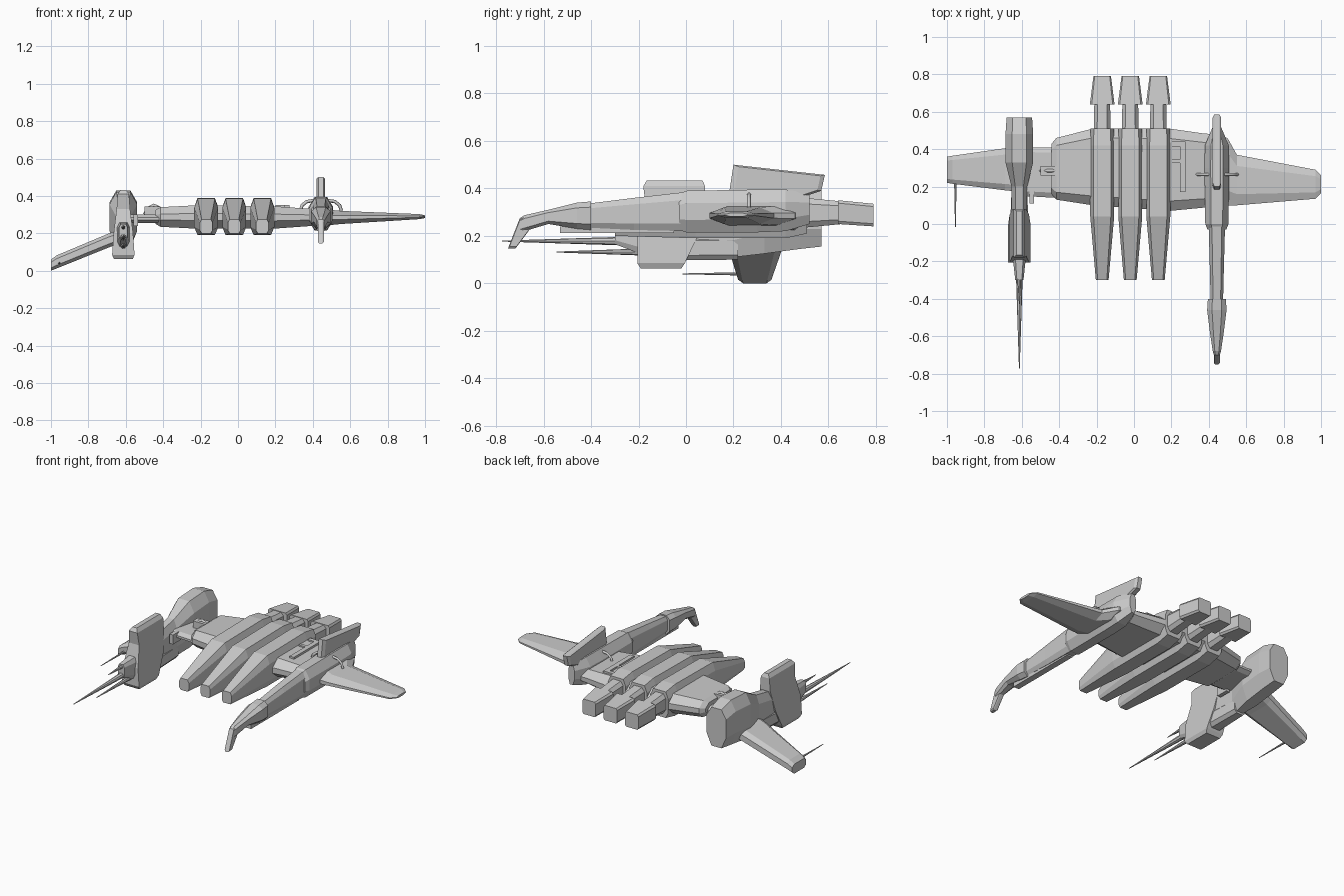
import bpy, bmesh
from mathutils import Vector


def loft(name, rings):
    """Skin a list of equal-length closed rings and cap both ends."""
    bm = bmesh.new()
    vs = [[bm.verts.new(p) for p in r] for r in rings]
    n = len(vs[0])
    for a, b in zip(vs, vs[1:]):
        for i in range(n):
            j = (i + 1) % n
            bm.faces.new((a[i], a[j], b[j], b[i]))
    bm.faces.new(vs[0])
    bm.faces.new(vs[-1])
    bmesh.ops.recalc_face_normals(bm, faces=bm.faces)
    me = bpy.data.meshes.new(name)
    bm.to_mesh(me)
    bm.free()
    ob = bpy.data.objects.new(name, me)
    bpy.context.collection.objects.link(ob)
    return ob


def hull_y(name, x, sections, fx=0.6, fb=0.2, ft=0.2):
    """Eight-sided hull along y. Section: (y, half width, bottom z, top z)."""
    rings = []
    for y, w, z0, z1 in sections:
        h, c = z1 - z0, w * fx
        rings.append([(x + dx, y, z) for dx, z in (
            (-c, z0), (c, z0), (w, z0 + h * fb), (w, z1 - h * ft),
            (c, z1), (-c, z1), (-w, z1 - h * ft), (-w, z0 + h * fb))])
    return loft(name, rings)


def wing_x(name, sections, f=0.22, lead=0.35):
    """Eight-sided wing along x. Section: (x, front y, back y, bottom z, top z)."""
    rings = []
    for x, a, b, z0, z1 in sections:
        d, h = (b - a) * f, (z1 - z0) * lead
        rings.append([(x, y, z) for y, z in (
            (a + d, z0), (b - d, z0), (b, z0 + h), (b, z1 - h),
            (b - d, z1), (a + d, z1), (a, z1 - h), (a, z0 + h))])
    return loft(name, rings)


def plate(name, x, t, profile, edge=0.6):
    """Side profile (y, z) with bevelled faces, thickness t around x."""
    cy = sum(p[0] for p in profile) / len(profile)
    cz = sum(p[1] for p in profile) / len(profile)
    k = 0.9
    small = [(cy + (y - cy) * k, cz + (z - cz) * k) for y, z in profile]
    return loft(name, [[(x + dx, y, z) for y, z in p] for dx, p in (
        (-t, small), (-t * edge, profile), (t * edge, profile), (t, small))])


def box(name, x0, x1, y0, y1, z0, z1):
    return loft(name, [[(x, y0, z0), (x, y1, z0), (x, y1, z1), (x, y0, z1)] for x in (x0, x1)])


def spike(name, x, z, y_base, y_tip, r):
    bpy.ops.mesh.primitive_cone_add(vertices=8, radius1=r, radius2=0.002,
                                    depth=y_base - y_tip, location=(x, (y_base + y_tip) / 2, z),
                                    rotation=(1.5708, 0, 0))
    bpy.context.object.name = name


# Three engine pods with necks and nozzles
for i, x in enumerate((-0.17, -0.02, 0.13)):
    hull_y(f"engine_pod_{i}", x, [(-0.30, 0.034, 0.20, 0.275), (0.04, 0.064, 0.19, 0.385),
                                  (0.42, 0.064, 0.19, 0.39), (0.51, 0.062, 0.21, 0.375)],
           fx=0.72, fb=0.22, ft=0.25)
    hull_y(f"engine_neck_{i}", x, [(0.50, 0.045, 0.235, 0.36), (0.66, 0.042, 0.25, 0.345)])
    hull_y(f"engine_nozzle_{i}", x, [(0.64, 0.066, 0.25, 0.35), (0.79, 0.047, 0.24, 0.335)],
           fx=0.85, fb=0.12, ft=0.12)

# Central wing slab and right wing
wing_x("center_slab", [(-0.44, 0.16, 0.43, 0.25, 0.325), (-0.415, 0.13, 0.46, 0.235, 0.34),
                       (-0.22, 0.10, 0.51, 0.225, 0.35), (0.19, 0.07, 0.51, 0.225, 0.345),
                       (0.40, 0.09, 0.48, 0.24, 0.33)], f=0.12)
wing_x("right_wing", [(0.38, 0.085, 0.485, 0.24, 0.33), (0.50, 0.10, 0.46, 0.245, 0.325),
                      (0.55, 0.10, 0.37, 0.25, 0.32),
                      (0.97, 0.135, 0.29, 0.276, 0.303), (1.0, 0.165, 0.26, 0.282, 0.296)])

# Left side connector and drooping wing
wing_x("left_connector", [(-0.60, 0.15, 0.41, 0.255, 0.30), (-0.42, 0.14, 0.41, 0.255, 0.30)], f=0.1)
wing_x("left_wing", [(-0.58, 0.17, 0.42, 0.165, 0.235), (-0.69, 0.18, 0.405, 0.125, 0.20),
                     (-0.97, 0.215, 0.365, 0.012, 0.082), (-1.0, 0.22, 0.36, 0.0, 0.06)], f=0.15, lead=0.25)
spike("left_wing_gun", -0.955, 0.04, 0.24, -0.015, 0.007)

# Left hull: rear pod tapering into a neck
LX = -0.613
hull_y("left_rear_pod", LX, [(0.0, 0.042, 0.10, 0.31), (0.20, 0.042, 0.11, 0.35),
                             (0.33, 0.074, 0.125, 0.42), (0.48, 0.074, 0.145, 0.428),
                             (0.57, 0.068, 0.155, 0.40)], fx=0.52, fb=0.3, ft=0.22)

# Left front shield: tall wedge, wide at the bottom
loft("left_shield", [[(LX + sx * w, y, z) for sx, y in ((-1, a), (1, a), (1, b), (-1, b))]
                     for w, a, b, z in ((0.050, -0.19, -0.02, 0.062), (0.060, -0.205, -0.005, 0.085),
                                        (0.052, -0.205, 0.05, 0.20), (0.036, -0.17, 0.08, 0.33),
                                        (0.030, -0.18, 0.08, 0.41), (0.015, -0.165, 0.07, 0.433))])
hull_y("left_lower_keel", LX, [(-0.02, 0.05, 0.097, 0.2), (0.22, 0.04, 0.10, 0.2)])

# Long guns in the shield
hull_y("gun_mount", LX, [(-0.30, 0.022, 0.165, 0.25), (-0.18, 0.035, 0.12, 0.26)])
spike("gun_long", LX, 0.178, -0.18, -0.775, 0.021)
spike("gun_low", LX, 0.132, -0.18, -0.545, 0.015)
spike("gun_high", LX, 0.232, -0.18, -0.43, 0.018)
box("shield_side_rail", -0.56, -0.535, 0.11, 0.19, 0.24, 0.30)

# Right boom: body, arm, drooping beak and tail fin
RX = 0.443
hull_y("boom_body", RX, [(-0.03, 0.050, 0.225, 0.375), (0.0, 0.062, 0.215, 0.39),
                         (0.30, 0.066, 0.215, 0.395), (0.42, 0.064, 0.22, 0.395),
                         (0.52, 0.022, 0.25, 0.38)], fx=0.5, fb=0.3, ft=0.3)
hull_y("boom_arm", RX, [(-0.42, 0.033, 0.235, 0.335), (-0.22, 0.038, 0.225, 0.36),
                        (0.0, 0.044, 0.22, 0.385)], fx=0.6)
box("arm_underrail", RX - 0.02, RX + 0.02, -0.53, -0.05, 0.213, 0.24)
hull_y("beak_base", RX, [(-0.70, 0.016, 0.215, 0.275), (-0.68, 0.022, 0.22, 0.287),
                         (-0.58, 0.037, 0.25, 0.31), (-0.46, 0.052, 0.23, 0.34),
                         (-0.40, 0.048, 0.225, 0.345)], fx=0.5)
plate("beak_tip", RX, 0.016, [(-0.75, 0.147), (-0.718, 0.147), (-0.66, 0.225),
                              (-0.60, 0.27), (-0.68, 0.285), (-0.70, 0.275)])
plate("tail_fin", RX, 0.023, [(0.18, 0.37), (0.20, 0.50), (0.585, 0.457), (0.57, 0.39), (0.48, 0.36)])

# Curved hooks beside the boom, mirrored, plus a small one on the left slab
def hook(name, pts):
    cu = bpy.data.curves.new(name, 'CURVE')
    cu.dimensions = '3D'
    cu.bevel_depth = 0.009
    cu.bevel_resolution = 0
    sp = cu.splines.new('POLY')
    sp.points.add(len(pts) - 1)
    for p, q in zip(sp.points, pts):
        p.co = (*q, 1)
    bpy.context.collection.objects.link(bpy.data.objects.new(name, cu))


for s, n in ((-1, "left"), (1, "right")):
    hook(f"boom_hook_{n}", [(RX + s * d, 0.265, z) for d, z in
                            ((0.04, 0.375), (0.075, 0.37), (0.10, 0.35), (0.11, 0.32))])
hook("slab_hook", [(-0.50, 0.285, 0.30), (-0.48, 0.285, 0.335), (-0.45, 0.285, 0.35), (-0.42, 0.285, 0.335)])
box("slab_hook_base", -0.50, -0.415, 0.26, 0.31, 0.29, 0.343)

# Raised bracket on the slab beside the pods
box("bracket_bar", 0.245, 0.275, 0.17, 0.44, 0.32, 0.352)
box("bracket_top", 0.20, 0.275, 0.415, 0.44, 0.32, 0.352)
box("bracket_mid", 0.20, 0.26, 0.325, 0.345, 0.32, 0.352)
